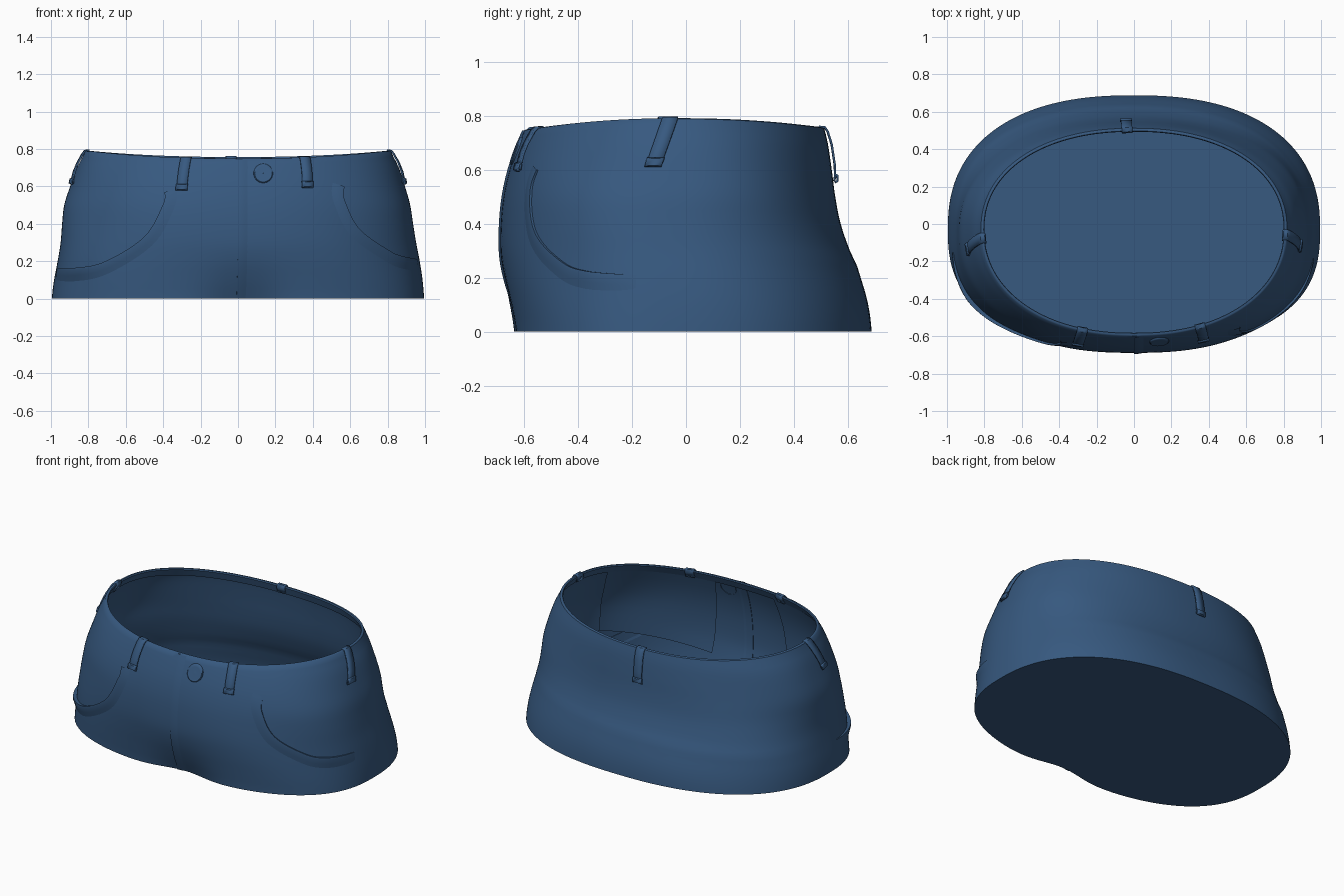
import bpy, math
from mathutils import Vector

if "Cube" in bpy.data.objects:
    bpy.data.objects.remove(bpy.data.objects["Cube"])

denim = bpy.data.materials.new("denim")
denim.diffuse_color = (0.038, 0.1, 0.215, 1)
denim.use_nodes = True
denim.node_tree.nodes["Principled BSDF"].inputs["Base Color"].default_value = denim.diffuse_color

# Profiles of the garment by height: half width, front depth, back depth
HALF = [0.995, 0.985, 0.968, 0.95, 0.938, 0.925, 0.895, 0.86, 0.815]
FRONT = [0.65, 0.663, 0.678, 0.688, 0.687, 0.677, 0.655, 0.62, 0.58]
BACK = [0.688, 0.675, 0.647, 0.607, 0.573, 0.553, 0.54, 0.525, 0.503]
CY = -0.03


def cubic(p0, p1, p2, p3, t):
    return 0.5 * (2 * p1 + (p2 - p0) * t + (2 * p0 - 5 * p1 + 4 * p2 - p3) * t * t
                  + (3 * p1 - p0 - 3 * p2 + p3) * t ** 3)


def sample(tab, z):
    f = min(max(z / 0.1, 0), 7.999)
    i = int(f)
    return cubic(*(tab[min(max(k, 0), 8)] for k in (i - 1, i, i + 1, i + 2)), f - i)


def power(s, z):
    # squarer outline near the hem, rounder at the waist
    return 2.17 + (0.4 if s < 0 else 0.2) * min(max(1 - z / 0.8, 0), 1)


def rim(th):
    s = math.sin(th)
    return 0.788 - (0.042 if s < 0 else 0.034) * s * s


def base(th, z):
    c, s = math.cos(th), math.sin(th)
    a = sample(HALF, z)
    b = sample(FRONT, z) + CY if s < 0 else sample(BACK, z) - CY
    # soft cloth creases across the back and sides
    w = 0.004 * max(s, 0) * math.exp(-((z - 0.25 - 0.04 * c) / 0.03) ** 2)
    w += 0.005 * math.sin(9 * z + 5 * th) * abs(c) * math.sin(math.pi * min(z / 0.75, 1))
    e = 2 / power(s, z)
    x = (a + w) * math.copysign(abs(c) ** e, c)
    if s < 0:  # hollow between the thighs at the front hem
        b -= 0.055 * math.exp(-((x - 0.04) / 0.2) ** 2) * max(1 - z / 0.3, 0) ** 2
    y = CY + (b + w) * math.copysign(abs(s) ** e, s)
    return Vector((x, y, z))


def surf(th, z, off=0.0):
    du = base(th + 0.01, z) - base(th - 0.01, z)
    return base(th, z) + Vector((du.y, -du.x, 0)).normalized() * off


def speed(th, z):
    return (base(th + 0.02, z) - base(th - 0.02, z)).length / 0.04


def front_angle(x, z):
    r = min(max(x / sample(HALF, z), -1), 1)
    return -math.acos(math.copysign(abs(r) ** (power(-1, z) / 2), r))


def grid(name, rows, closed=False, cap=False, thick=0.0):
    n = len(rows[0])
    verts = [p for r in rows for p in r]
    faces = []
    for j in range(len(rows) - 1):
        for i in range(n if closed else n - 1):
            k = (i + 1) % n
            faces.append((j * n + i, j * n + k, (j + 1) * n + k, (j + 1) * n + i))
    if cap:
        faces.append(tuple(reversed(range(n))))
    me = bpy.data.meshes.new(name)
    me.from_pydata(verts, [], faces)
    ob = bpy.data.objects.new(name, me)
    bpy.context.collection.objects.link(ob)
    me.materials.append(denim)
    if thick:
        m = ob.modifiers.new("thickness", "SOLIDIFY")
        m.thickness, m.offset = thick, 0
    bpy.ops.object.select_all(action='DESELECT')
    ob.select_set(True)
    bpy.context.view_layer.objects.active = ob
    bpy.ops.object.shade_smooth_by_angle(angle=math.radians(40))


# Body: outer cloth, rounded rim, folded-in facing, closed floor
N = 180
ANG = [2 * math.pi * i / N for i in range(N)]
rows = [[surf(a, rim(a) * j / 28) for a in ANG] for j in range(29)]
for dz, off in ((0.003, -0.005), (0.003, -0.014), (-0.004, -0.02), (-0.05, -0.018), (-0.055, -0.004)):
    rows.append([surf(a, rim(a) + dz, off) for a in ANG])
grid("body", rows, closed=True, cap=True)


def spline(pts, per=8):
    out = []
    for i in range(len(pts) - 1):
        q = [Vector(pts[min(max(k, 0), len(pts) - 1)]) for k in (i - 1, i, i + 1, i + 2)]
        out += [cubic(*q, s / per) for s in range(per)]
    return out + [Vector(pts[-1])]


# Raised cloth edge along a front (x, z) path, fading into the body
def lip(name, path, side, width, h0, h1, taper):
    p = spline([(front_angle(x, z), z) for x, z in path])
    rows = []
    for i, q in enumerate(p):
        f = i / (len(p) - 1)
        th, z = q
        d = p[min(i + 1, len(p) - 1)] - p[max(i - 1, 0)]
        sp = speed(th, z)
        t = Vector((d.x * sp, d.y)).normalized()
        nx, nz = -t.y * side, t.x * side
        h = h0 + (h1 - h0) * f * f
        if taper:
            h *= min(1, (1 - f) * 5 + 0.1)
        rows.append([surf(th + nx * width * u / sp, min(max(z + nz * width * u, 0), rim(th)), o)
                     for u, o in ((0, -0.003), (0, h), (0.15, h), (0.5, h * 0.5), (1, -0.003))])
    grid(name, rows)


lip("pocket_edge_right", [(.565, .6), (.57, .52), (.65, .37), (.8, .26), (.88, .225), (.955, .21)],
    -1, 0.08, 0.008, 0.014, True)
lip("pocket_edge_left", [(-.39, .57), (-.4, .5), (-.5, .33), (-.7, .2), (-.85, .165), (-.968, .165)],
    1, 0.08, 0.008, 0.03, True)
lip("fly_edge", [(-0.008, 0), (0.0, 0.25), (0.003, 0.5), (0.003, 0.745)], -1, 0.07, 0.006, 0.007, False)

# Pocket bags hanging inside the front
for name, a0, a1 in (("pocket_bag_right", -78, -25), ("pocket_bag_left", -102, -155)):
    rows = []
    for j in range(9):
        row = []
        for i in range(25):
            u = i / 24
            th = math.radians(a0 + (a1 - a0) * u)
            low = 0.2 + 0.1 * u
            row.append(surf(th, low + (rim(th) - 0.05 - low) * j / 8, -0.015))
        rows.append(row)
    grid(name, rows)


# Belt loops: strap up to the rim with a folded foot and a tucked-in end
def belt_loop(name, top, foot, z0):
    r = rim(top)

    def strip(label, path, half):
        rows = []
        for z, off in path:
            th = foot + (top - foot) * (z - z0) / (r - z0)
            w = half / speed(th, min(z, 0.78))
            rows.append([surf(th + w * k, z, off) for k in (-1, 0, 1)])
        grid(label, rows, thick=0.008)

    strip(name, [(z0, 0.004), (z0 + 0.02, 0.01), (z0 + 0.06, 0.014), (r - 0.06, 0.014), (r - 0.012, 0.01),
                 (r + 0.004, 0.003), (r + 0.006, -0.015), (r - 0.01, -0.025), (r - 0.045, -0.023)], 0.028)
    strip(name + "_foot", [(z0 - 0.004, 0.006), (z0 + 0.001, 0.016), (z0 + 0.022, 0.018), (z0 + 0.026, 0.01)],
          0.031)


belt_loop("belt_loop_front_left", front_angle(-0.28, 0.74), front_angle(-0.3, 0.585), 0.585)
belt_loop("belt_loop_front_right", front_angle(0.36, 0.74), front_angle(0.37, 0.6), 0.6)
belt_loop("belt_loop_side_right", math.radians(-2.5), math.radians(-6.5), 0.617)
belt_loop("belt_loop_side_left", math.radians(184), math.radians(188), 0.617)
belt_loop("belt_loop_back", math.radians(92), math.radians(92), 0.557)

# Waist button: low domed disc lying on the cloth
bx, bz = 0.135, 0.67
rows = []
for r, off in ((0.052, -0.004), (0.051, 0.006), (0.046, 0.01), (0.036, 0.009), (0.001, 0.01)):
    rows.append([surf(front_angle(bx + r * math.cos(a), bz + r * math.sin(a)), bz + r * math.sin(a), off)
                 for a in (2 * math.pi * i / 32 for i in range(32))])
grid("button", rows, closed=True)
